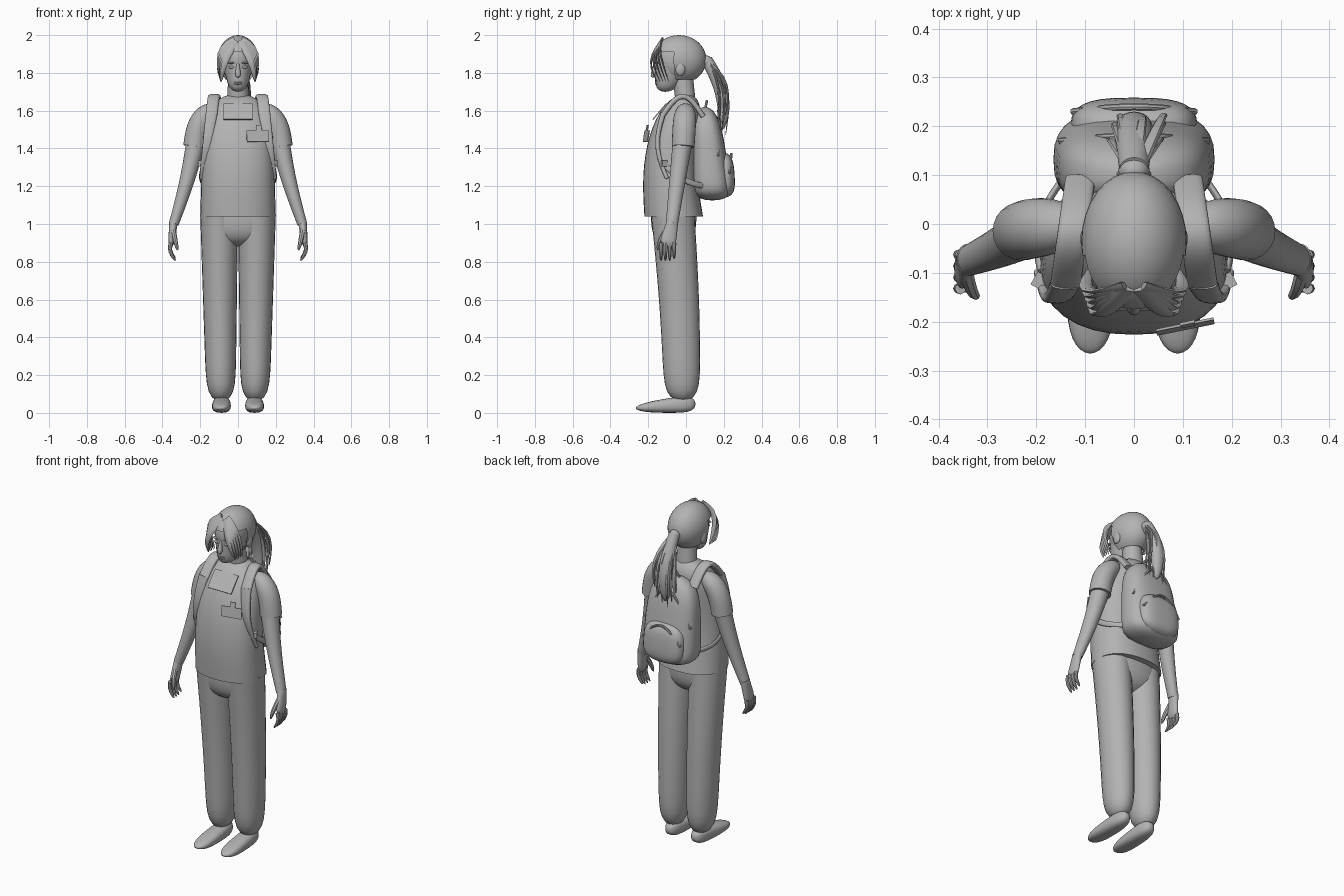
import bpy, bmesh, math, random
from mathutils import Vector, Euler

cube = bpy.data.objects.get("Cube")
if cube:
    bpy.data.objects.remove(cube)
random.seed(4)

shade = (.45, .45, .45, 1)
grey = bpy.data.materials.new("plain grey")
grey.use_nodes = True
grey.diffuse_color = shade
grey.node_tree.nodes["Principled BSDF"].inputs["Base Color"].default_value = shade


def finish(name, bm):
    """Turn a bmesh into a smooth shaded object."""
    bmesh.ops.recalc_face_normals(bm, faces=bm.faces)
    mesh = bpy.data.meshes.new(name)
    bm.to_mesh(mesh)
    bm.free()
    mesh.materials.append(grey)
    ob = bpy.data.objects.new(name, mesh)
    bpy.context.collection.objects.link(ob)
    bpy.ops.object.select_all(action="DESELECT")
    ob.select_set(True)
    bpy.context.view_layer.objects.active = ob
    bpy.ops.object.shade_smooth_by_angle(angle=math.radians(40))


def rounded(value, power):
    """Superellipse coordinate from a sine or cosine."""
    return math.copysign(abs(value) ** (2 / power), value)


def sweep(name, start, end, size, end_size=None, bow=(0, 0, 0), side=1, upright=False,
          round_start=0, round_end=0, power=2, sides=24, steps=20):
    """Sweep a (half width, half depth) section along a bowed path, blending to
    end_size and closing either end as a dome with the given fullness."""
    mirror = Vector((side, 1, 1))
    a, b, c = (Vector(p) * mirror for p in (start, end, bow))
    first, last = Vector(size), Vector(end_size or size)
    along_x = abs((b - a).normalized().x) > .7
    axis = Vector((0, 0, 1)) if along_x else Vector((1, 0, 0))
    bm = bmesh.new()
    loops = []
    for i in range(steps + 1):
        t = (1 - math.cos(math.pi * i / steps)) / 2
        centre = a.lerp(b, t) + c * math.sin(math.pi * t)
        section = first.lerp(last, t)
        if round_start:
            section *= math.sqrt(max(.001, 1 - (1 - t) ** round_start))
        if round_end:
            section *= math.sqrt(max(.001, 1 - t ** round_end))
        u, v = axis, Vector((0, 1, 0))
        if not upright:
            tangent = (b - a + c * math.pi * math.cos(math.pi * t)).normalized()
            u = (axis - tangent * axis.dot(tangent)).normalized()
            v = tangent.cross(u)
        loop = []
        for k in range(sides):
            turn = math.tau * k / sides
            across = u * section.x * rounded(math.cos(turn), power)
            deep = v * section.y * rounded(math.sin(turn), power)
            loop.append(bm.verts.new(centre + across + deep))
        loops.append(loop)
    for low, high in zip(loops, loops[1:]):
        for k in range(sides):
            bm.faces.new((low[k], low[k - 1], high[k - 1], high[k]))
    bm.faces.new(loops[0])
    bm.faces.new(loops[-1])
    finish(name, bm)


def ball(name, centre, radii, cut=None):
    """Stretched sphere, with the faces matching a rule removed."""
    bm = bmesh.new()
    bmesh.ops.create_uvsphere(bm, u_segments=32, v_segments=20, radius=1)
    for v in bm.verts:
        v.co = Vector(centre) + v.co * Vector(radii)
    if cut:
        gone = [f for f in bm.faces if cut(f.calc_center_median())]
        bmesh.ops.delete(bm, geom=gone, context="FACES")
    finish(name, bm)


def plate(name, centre, size, turn):
    """Turned box."""
    bm = bmesh.new()
    bmesh.ops.create_cube(bm, size=1)
    rotation = Euler(turn).to_matrix()
    for v in bm.verts:
        v.co = Vector(centre) + rotation @ (v.co * Vector(size))
    finish(name, bm)


def lock(name, start, end, bow, width, side=1):
    """Flat tapering lock of hair."""
    sweep(name, start, end, size=(width, .008), end_size=(width / 3, .003), bow=bow, side=side,
          round_end=8, sides=8, steps=10)


# Shirt with its front panel and badge
sweep("shirt", start=(0, -.065, 1.04), end=(0, 0, 1.69), size=(.2, .155), end_size=(.18, .12),
      bow=(0, -.045, 0), upright=True, round_end=8, power=2.3, sides=32)
plate("neck_panel", centre=(0, -.14, 1.595), size=(.155, .006, .11), turn=(-.7, 0, 0))
plate("chest_badge", centre=(.105, -.21, 1.465), size=(.12, .005, .06), turn=(-.15, 0, .2))
plate("badge_clip", centre=(.11, -.205, 1.51), size=(.03, .006, .03), turn=(-.2, 0, .2))

# Seat of the trousers
sweep("trouser_seat", start=(0, -.065, 1.08), end=(0, -.065, .88), size=(.195, .12),
      upright=True, round_end=4, power=2.3)

for side, tag in ((1, "left_"), (-1, "right_")):
    # Leg and shoe
    sweep(tag + "trouser_leg", start=(.1, -.07, 1.05), end=(.09, -.02, .06), size=(.1, .115),
          end_size=(.077, .095), bow=(0, .01, 0), side=side, upright=True, round_end=20)
    sweep(tag + "shoe", start=(.085, .05, .05), end=(.09, -.265, .025), size=(.045, .05),
          end_size=(.055, .025), side=side, round_start=9, round_end=6, power=2.6)

    # Sleeve, arm and hand
    sweep(tag + "sleeve", start=(.11, 0, 1.62), end=(.23, -.015, 1.41), size=(.06, .065),
          end_size=(.06, .06), bow=(.025, 0, .03), side=side, round_start=4)
    sweep(tag + "arm", start=(.21, -.01, 1.5), end=(.34, -.075, 1), size=(.055, .055),
          end_size=(.026, .032), bow=(-.01, 0, 0), side=side)
    sweep(tag + "palm", start=(.34, -.07, 1.02), end=(.355, -.1, .88), size=(.023, .03),
          end_size=(.016, .045), side=side, round_end=9)
    for i, finger in enumerate(("little", "ring", "middle", "index")):
        y = -.063 - .023 * i
        tip = .815 if finger == "little" else .805
        sweep(tag + finger + "_finger", start=(.355, y, .9), end=(.33, y, tip), size=(.012, .012),
              end_size=(.008, .008), bow=(.015, 0, 0), side=side, round_end=8, sides=8, steps=8)
    sweep(tag + "thumb", start=(.345, -.1, .97), end=(.32, -.15, .86), size=(.016, .016),
          end_size=(.009, .009), bow=(0, -.01, 0), side=side, round_end=8, sides=8, steps=8)

    # Ear, eye and eyebrow
    ball(tag + "ear", centre=(side * .096, -.03, 1.82), radii=(.014, .026, .036))
    ball(tag + "eye", centre=(side * .033, -.152, 1.83), radii=(.017, .013, .008))
    ball(tag + "eyebrow", centre=(side * .035, -.154, 1.853), radii=(.024, .013, .005))

    # Parted locks framing the face
    for i in range(5):
        lock(f"{tag}fringe_{i}", start=(.015, -.13, 1.97), end=(.09, -.15 + .015 * i, 1.75),
             bow=(.015 + .006 * i, -.045 + .005 * i, .01 * i), width=.025, side=side)

    # Backpack straps: over the shoulder, down the chest, back under the arm
    sweep(tag + "strap_top", start=(.11, .09, 1.57), end=(.14, -.12, 1.58), size=(.031, .014),
          bow=(0, 0, .1), side=side, power=3)
    sweep(tag + "strap_front", start=(.14, -.12, 1.585), end=(.19, -.1, 1.24), size=(.031, .014),
          end_size=(.015, .01), bow=(0, -.04, 0), side=side, power=3)
    sweep(tag + "strap_lower", start=(.19, -.1, 1.3), end=(.14, .1, 1.2), size=(.007, .015),
          bow=(.03, 0, -.02), side=side)
    plate(tag + "strap_buckle", centre=(side * .187, -.12, 1.32), size=(.04, .03, .03),
          turn=(0, 0, side * .5))

# Neck, skull and jaw
sweep("neck", start=(0, 0, 1.63), end=(0, -.02, 1.8), size=(.06, .053), end_size=(.05, .055), upright=True)
ball("skull", centre=(0, -.04, 1.87), radii=(.09, .128, .125))
sweep("jaw", start=(0, -.11, 1.7), end=(0, -.06, 1.86), size=(.045, .052), end_size=(.084, .107),
      upright=True, round_start=9)

# Nose and lips
sweep("nose", start=(0, -.16, 1.85), end=(0, -.175, 1.775), size=(.007, .01), end_size=(.018, .018),
      upright=True, round_end=8, sides=12, steps=8)
for name, z in (("upper_lip", 1.752), ("lower_lip", 1.742)):
    ball(name, centre=(0, -.152, z), radii=(.024, .013, .006))

# Hair cap, open over the face and below the nape
ball("hair_cap", centre=(0, -.037, 1.87), radii=(.108, .145, .13),
     cut=lambda c: c.z < 1.77 or (c.y < -.055 and c.z < 1.91))

# Ponytail with loose locks
ball("hair_tie", centre=(0, .11, 1.86), radii=(.032, .028, .032))
sweep("ponytail", start=(0, .11, 1.87), end=(0, .19, 1.5), size=(.03, .03), end_size=(.06, .05),
      bow=(0, .04, 0), round_end=2)
for i in range(16):
    x, y = random.uniform(-.07, .07), random.uniform(-.03, .03)
    lock(f"ponytail_lock_{i}", start=(x / 5, .12, 1.86), end=(x, .19 + y, random.uniform(1.46, 1.6)),
         bow=(x / 3, .04 + y / 2, .02), width=.014)

# Backpack with its front pocket, seams and handle
sweep("backpack_body", start=(0, .14, 1.125), end=(0, .1, 1.62), size=(.17, .11), end_size=(.15, .075),
      upright=True, round_start=20, round_end=8, power=2.7, sides=32)
sweep("backpack_pocket", start=(0, .2, 1.14), end=(0, .19, 1.38), size=(.135, .065),
      end_size=(.125, .06), upright=True, round_start=8, round_end=8, power=3, sides=32)
for name, half, y, z, rise in (("pocket_zip", .125, .23, 1.27, .1), ("main_zip", .15, .17, 1.36, .2),
                               ("carry_handle", .035, .1, 1.6, .05)):
    sweep(name, start=(-half, y, z), end=(half, y, z), size=(.007, .007), bow=(0, .01, rise), sides=8)
